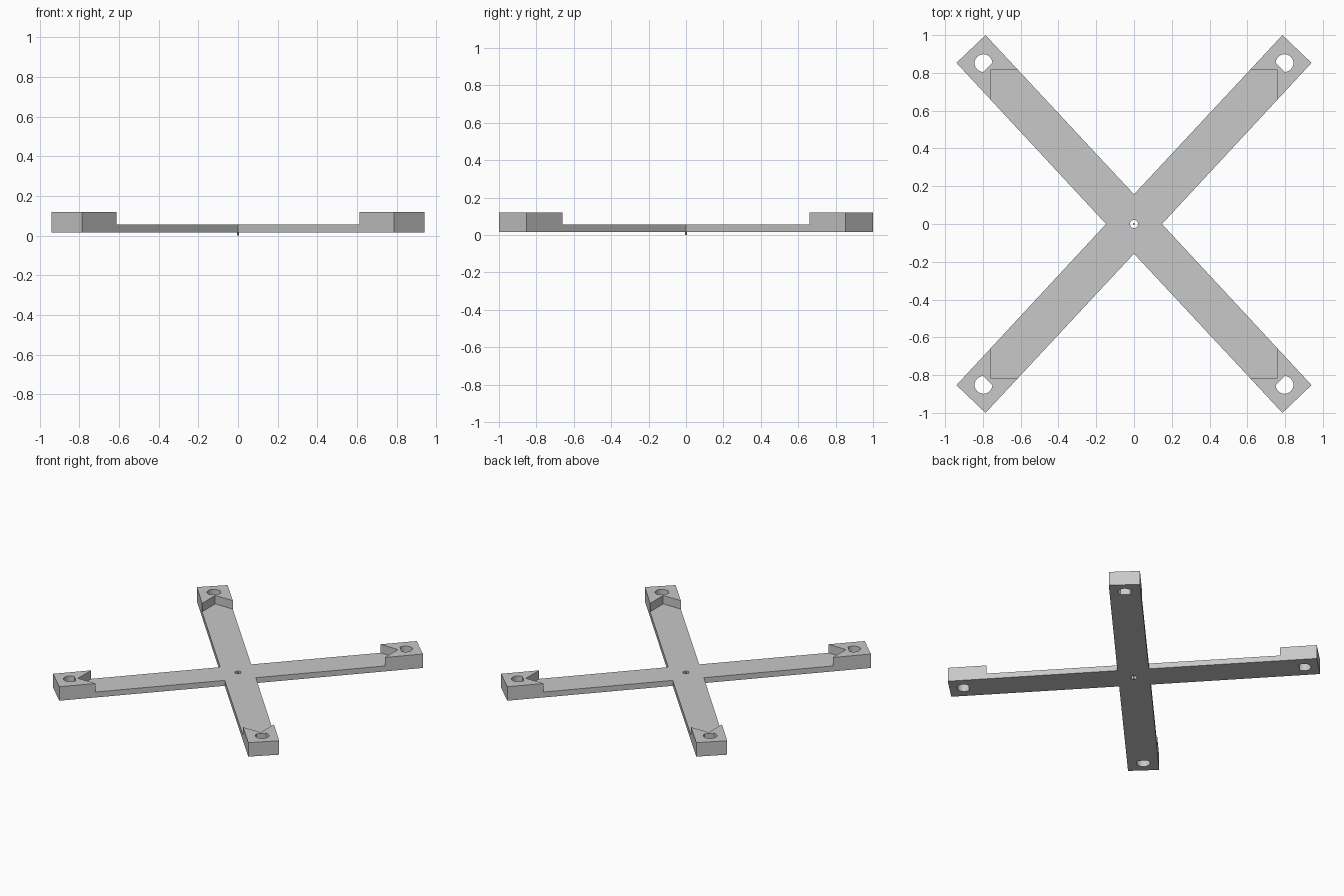
import bpy, bmesh, math

cube = bpy.data.objects.get("Cube")
if cube:
    bpy.data.objects.remove(cube, do_unlink=True)

grey = bpy.data.materials.new("light grey plastic")
grey.use_nodes = True
colour = (0.58, 0.58, 0.58, 1)
grey.diffuse_color = colour
grey.node_tree.nodes["Principled BSDF"].inputs["Base Color"].default_value = colour

BOTTOM, FLOOR, TOP = 0.015, 0.056, 0.12


def prism(name, outline, z0, z1):
    """Extrude a flat outline from z0 up to z1."""
    bm = bmesh.new()
    face = bm.faces.new([bm.verts.new((x, y, z0)) for x, y in outline])
    ext = bmesh.ops.extrude_face_region(bm, geom=[face])["geom"]
    verts = [v for v in ext if isinstance(v, bmesh.types.BMVert)]
    bmesh.ops.translate(bm, verts=verts, vec=(0, 0, z1 - z0))
    bmesh.ops.recalc_face_normals(bm, faces=bm.faces)
    mesh = bpy.data.meshes.new(name)
    bm.to_mesh(mesh)
    bm.free()
    mesh.materials.append(grey)
    obj = bpy.data.objects.new(name, mesh)
    bpy.context.collection.objects.link(obj)
    return obj


def arc(cx, cy, r, start, end, n):
    return [(cx + r * math.cos(math.radians(start + (end - start) * i / n)),
             cy + r * math.sin(math.radians(start + (end - start) * i / n)))
            for i in range(n + 1)]


def cut(target, cutter):
    cutter.hide_render = True
    mod = target.modifiers.new("cut", "BOOLEAN")
    mod.operation, mod.solver, mod.object = "DIFFERENCE", "EXACT", cutter
    bpy.context.view_layer.objects.active = target
    bpy.ops.object.modifier_apply(modifier=mod.name)
    bpy.data.objects.remove(cutter, do_unlink=True)


# Crossed arms: one quarter of the outline mirrored around the centre
quarter = [(0.148, 0), (0.94, 0.853), (0.786, 1.0), (0, 0.157)]
right_half = [(x, -y) for x, y in quarter[:0:-1]] + quarter
left_half = [(-x, -y) for x, y in right_half[1:-1]]
frame = prism("cross_frame", right_half + left_half, BOTTOM, TOP)

# Rectangular recess that leaves a raised corner block on each arm
w, d = 0.76, 0.815
cut(frame, prism("recess_cutter", [(-w, -d), (w, -d), (w, d), (-w, d)], FLOOR, 0.3))

# Screw holes with the flat side facing the centre
for sx in (-1, 1):
    for sy in (-1, 1):
        hole = [(sx * x, sy * y) for x, y in arc(0.797, 0.852, 0.047, -90, 180, 24)]
        cut(frame, prism("hole_cutter", hole, -0.1, 0.3))

# Centre hole and the thin pin standing in it
cut(frame, prism("centre_cutter", arc(0, 0, 0.022, 0, 345, 23), -0.1, 0.3))
prism("centre_pin", arc(0, 0, 0.005, 0, 315, 7), 0, FLOOR)
